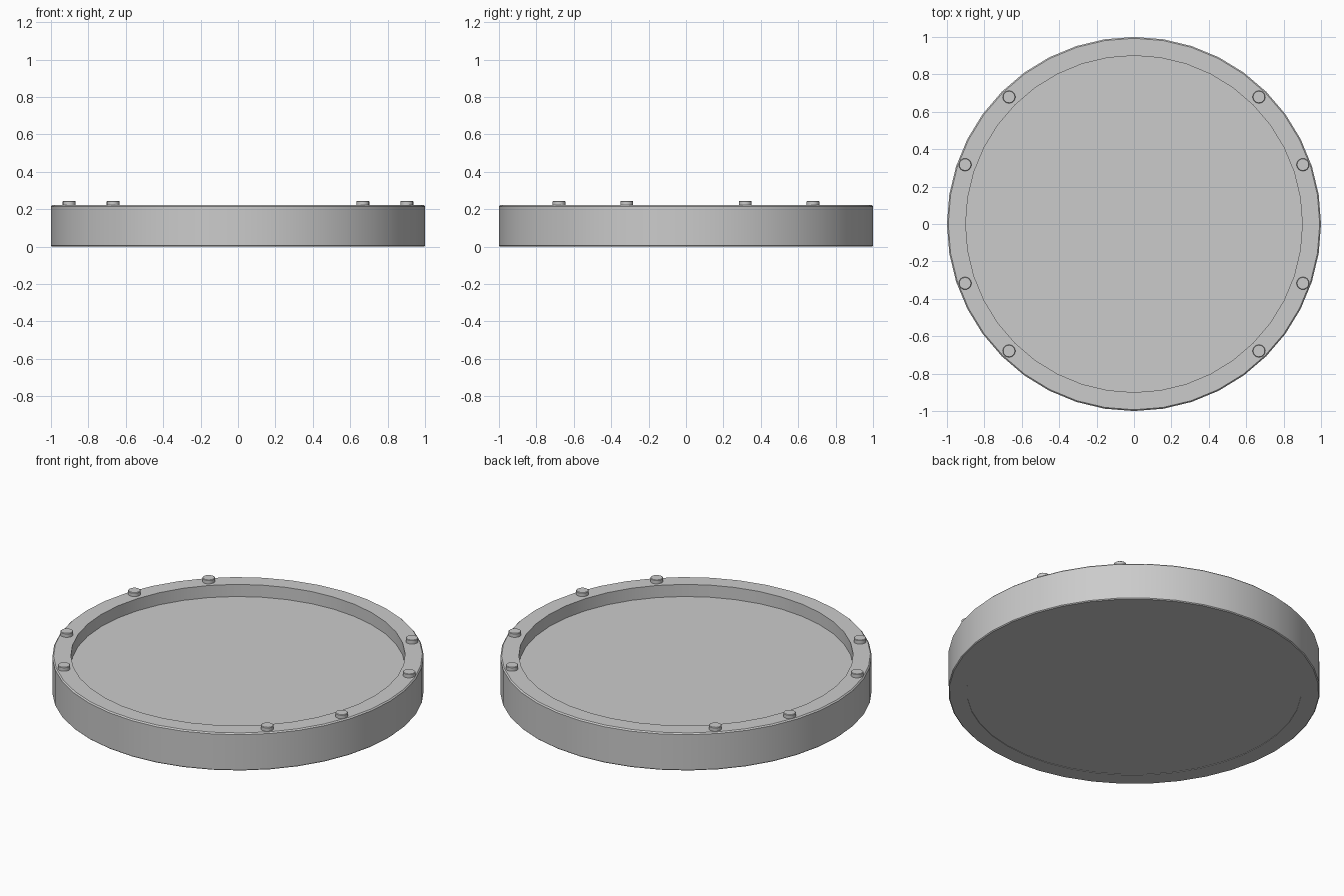
import bpy, bmesh
from math import cos, sin, pi, radians

if "Cube" in bpy.data.objects:
    bpy.data.objects.remove(bpy.data.objects["Cube"])

SEG = 40


def finish(name, bm):
    bmesh.ops.recalc_face_normals(bm, faces=bm.faces)
    mesh = bpy.data.meshes.new(name)
    bm.to_mesh(mesh)
    bm.free()
    obj = bpy.data.objects.new(name, mesh)
    bpy.context.collection.objects.link(obj)
    bpy.ops.object.select_all(action='DESELECT')
    obj.select_set(True)
    bpy.context.view_layer.objects.active = obj
    bpy.ops.object.shade_smooth_by_angle(angle=radians(30))
    return obj


def lathe(name, profile, seg=SEG, at=(0, 0)):
    """Revolve an (r, z) profile and cap its first and last ring."""
    bm = bmesh.new()
    rings = [[bm.verts.new((at[0] + r * cos(2 * pi * i / seg),
                            at[1] + r * sin(2 * pi * i / seg), z))
              for i in range(seg)] for r, z in profile]
    for a, b in zip(rings, rings[1:]):
        for i in range(seg):
            j = (i + 1) % seg
            bm.faces.new((a[i], a[j], b[j], b[i]))
    bm.faces.new(rings[0])
    bm.faces.new(rings[-1])
    return finish(name, bm)


# Shallow round tray: raised rim with a fine outer bevel, sunken floor,
# and a very slight recess underneath
lathe("tray", [(0.90, 0.003), (0.90, 0.0), (0.995, 0.0), (1.0, 0.005),
               (1.0, 0.215), (0.993, 0.222), (0.90, 0.222), (0.90, 0.15)])

# Small round studs on the rim, mirrored into all four quadrants
for x, y in ((0.903, 0.317), (0.668, 0.679)):
    for sx in (1, -1):
        for sy in (1, -1):
            lathe("rim_stud", [(0.034, 0.215), (0.034, 0.242), (0.031, 0.245)],
                  16, (sx * x, sy * y))
